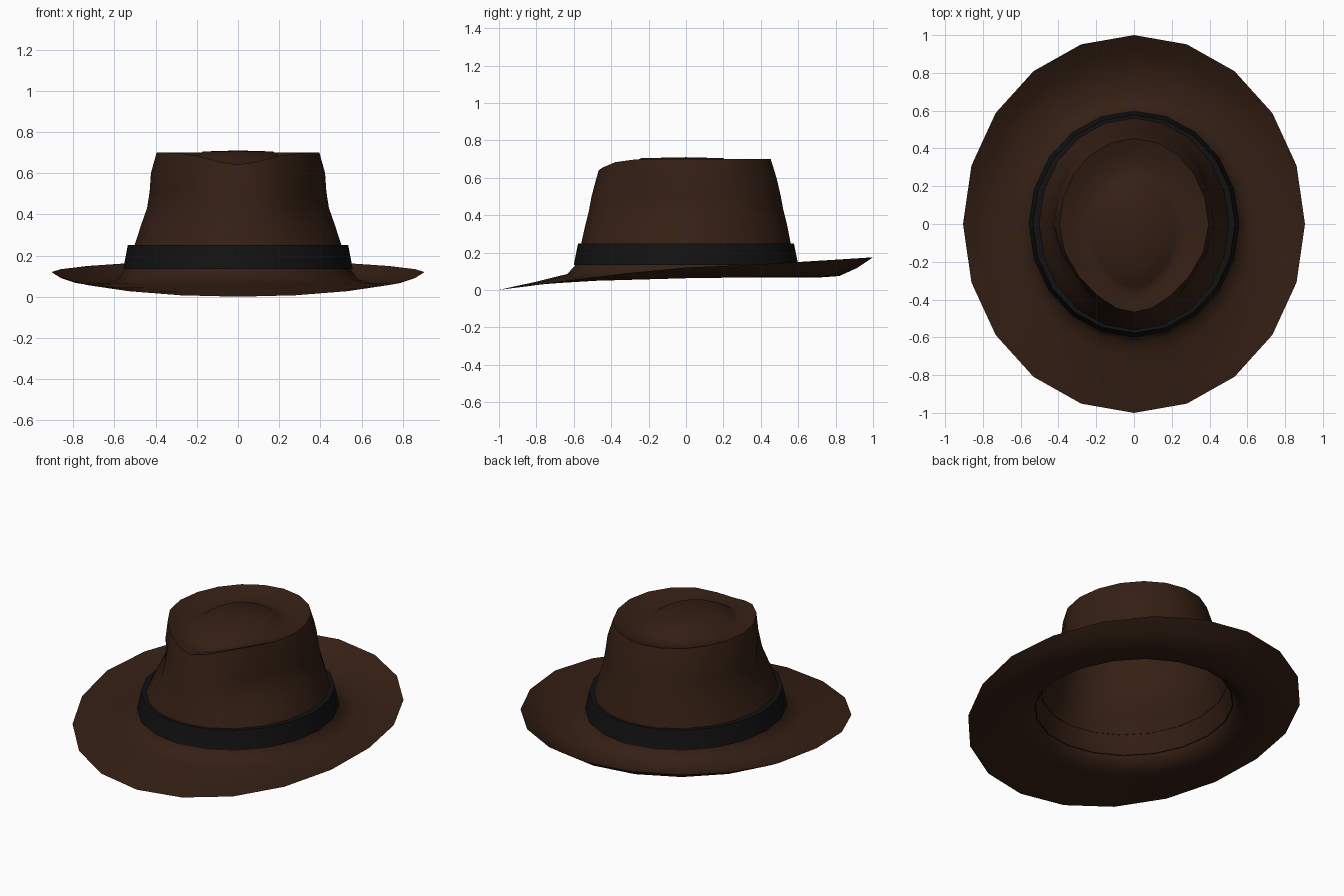
import bpy, bmesh, math

if "Cube" in bpy.data.objects:
    bpy.data.objects.remove(bpy.data.objects["Cube"])

SIDES = 20


def ring(rx, ry, z_front, z_side, z_back, cy=0.0, taper=0.0, power=1.0, dent=0.0):
    """Oval loop, counter-clockwise from the front; height blends front > side > back."""
    pts = []
    for i in range(SIDES):
        t = 2 * math.pi * i / SIDES
        s, c = math.sin(t), math.cos(t)
        end = z_front if c > 0 else z_back
        z = z_side + (end - z_side) * abs(c) ** power
        narrow = 1 - taper * max(c, 0) ** 2
        # thumb pinches on both front flanks
        a = math.degrees(math.acos(max(-1, min(1, c))))
        k = 1 - dent * math.exp(-((a - 58) / 20) ** 2)
        pts.append((rx * s * narrow * k, cy - ry * c * k, z))
    return pts


def skin(name, rings, color, tip=None, angle=60):
    """Bridge successive loops into one surface, optionally closed by a tip point."""
    bm = bmesh.new()
    loops = [[bm.verts.new(p) for p in r] for r in rings]
    for a, b in zip(loops, loops[1:]):
        for i in range(SIDES):
            j = (i + 1) % SIDES
            bm.faces.new((a[i], a[j], b[j], b[i]))
    if tip:
        v = bm.verts.new(tip)
        for i in range(SIDES):
            bm.faces.new((loops[-1][i], loops[-1][(i + 1) % SIDES], v))
    me = bpy.data.meshes.new(name)
    bm.to_mesh(me)
    bm.free()
    ob = bpy.data.objects.new(name, me)
    bpy.context.collection.objects.link(ob)
    mat = bpy.data.materials.new(name + "_color")
    mat.diffuse_color = color
    mat.use_nodes = True
    mat.node_tree.nodes["Principled BSDF"].inputs["Base Color"].default_value = mat.diffuse_color
    me.materials.append(mat)
    bpy.ops.object.select_all(action='DESELECT')
    ob.select_set(True)
    bpy.context.view_layer.objects.active = ob
    bpy.ops.object.shade_smooth_by_angle(angle=math.radians(angle))
    return ob


# Felt body: brim edge inward, up the crown, over the rim and into the top crease
felt = [
    ring(0.905, 1.00, 0.00, 0.12, 0.175, power=1.2),
    ring(0.83, 0.915, 0.02, 0.082, 0.118, power=1.2),
    ring(0.745, 0.82, 0.04, 0.063, 0.075),
    ring(0.64, 0.70, 0.07, 0.066, 0.066),
    ring(0.58, 0.635, 0.085, 0.085, 0.085),
    ring(0.545, 0.59, 0.135, 0.135, 0.135),
    ring(0.502, 0.56, 0.25, 0.25, 0.25),
    ring(0.472, 0.54, 0.34, 0.35, 0.35, taper=0.04, dent=0.06),
    ring(0.445, 0.52, 0.42, 0.43, 0.43, taper=0.08, dent=0.10),
    ring(0.432, 0.505, 0.50, 0.51, 0.51, taper=0.12, dent=0.09),
    ring(0.424, 0.484, 0.58, 0.60, 0.60, taper=0.18, dent=0.04),
    ring(0.395, 0.46, 0.64, 0.70, 0.70, cy=-0.007, taper=0.25, power=6),
    ring(0.345, 0.415, 0.64, 0.682, 0.682, cy=-0.01, taper=0.25, power=6),
    ring(0.27, 0.345, 0.63, 0.655, 0.655, cy=-0.03, taper=0.15, power=4),
    ring(0.22, 0.29, 0.66, 0.67, 0.67, cy=-0.04, taper=0.08),
    ring(0.17, 0.22, 0.705, 0.705, 0.705, cy=-0.02),
]
skin("felt_body", felt, (0.035, 0.014, 0.007, 1), tip=(0, 0, 0.71))

# Ribbon band wrapped around the crown base
band = [
    ring(0.54, 0.585, 0.135, 0.135, 0.135),
    ring(0.557, 0.60, 0.135, 0.135, 0.135),
    ring(0.535, 0.577, 0.25, 0.25, 0.25),
    ring(0.50, 0.558, 0.25, 0.25, 0.25),
]
skin("ribbon_band", band, (0.006, 0.006, 0.006, 1), angle=40)
